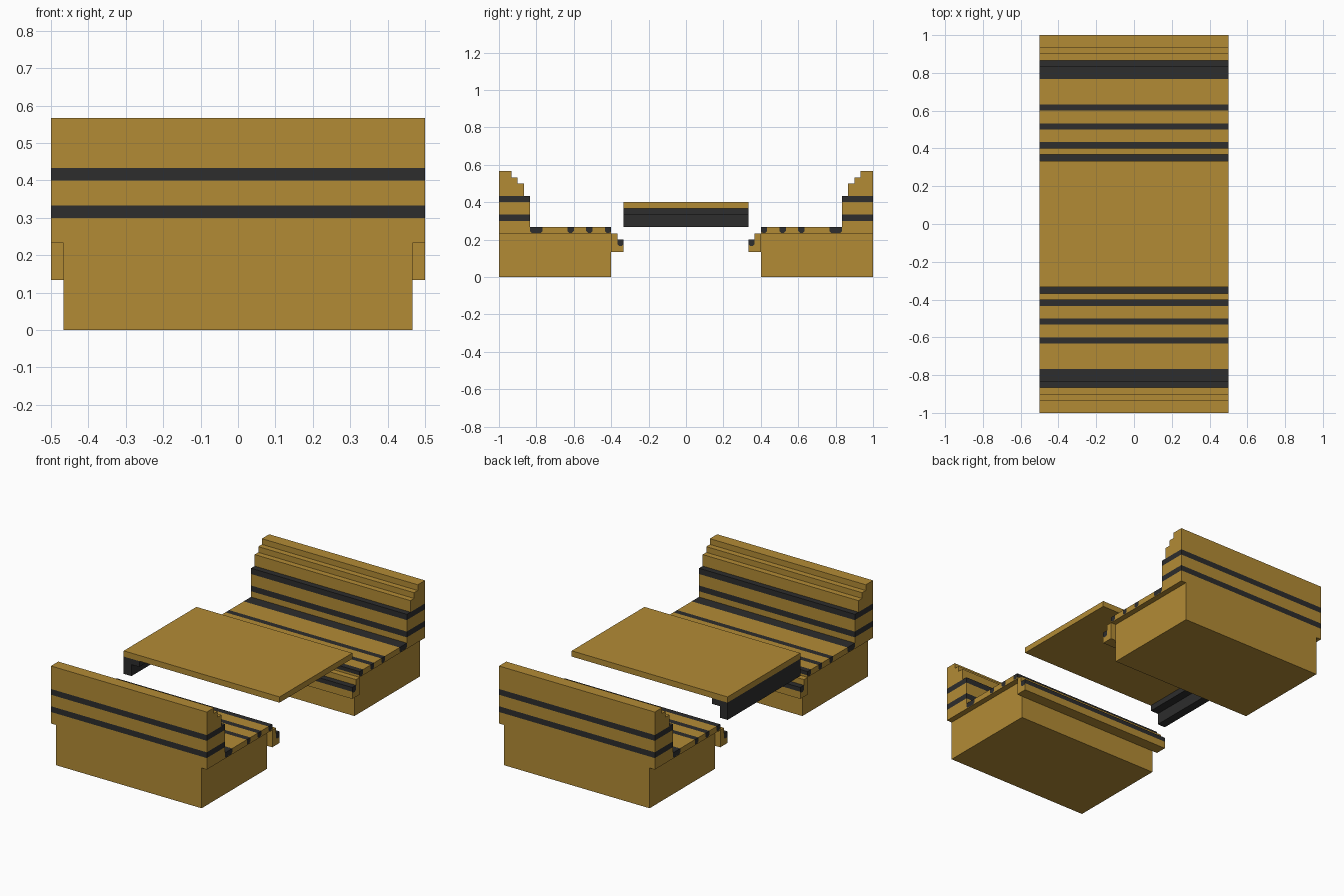
import bpy, bmesh

U = 1 / 30      # grid unit: every part sits on this grid
C = 0.25        # chamfer of the inlaid strips, in grid units

cube = bpy.data.objects.get("Cube")
if cube:
    bpy.data.objects.remove(cube, do_unlink=True)


def material(name, colour):
    m = bpy.data.materials.new(name)
    m.diffuse_color = colour
    m.use_nodes = True
    m.node_tree.nodes["Principled BSDF"].inputs["Base Color"].default_value = colour
    return m


TAN = material("ochre", (0.45, 0.26, 0.036, 1))
DARK = material("charcoal", (0.026, 0.026, 0.026, 1))


def add_object(name, bm, mat):
    bmesh.ops.recalc_face_normals(bm, faces=bm.faces)
    mesh = bpy.data.meshes.new(name)
    bm.to_mesh(mesh)
    bm.free()
    mesh.materials.append(mat)
    obj = bpy.data.objects.new(name, mesh)
    bpy.context.collection.objects.link(obj)
    return obj


def extrude_x(name, profile, mat, half=15, side=1):
    """Extrude a (y, z) profile across the width; side=-1 mirrors it to the back."""
    bm = bmesh.new()
    verts = [bm.verts.new((-half * U, y * side * U, z * U)) for y, z in profile]
    face = bm.faces.new(verts)
    new = bmesh.ops.extrude_face_region(bm, geom=[face])["geom"]
    moved = [v for v in new if isinstance(v, bmesh.types.BMVert)]
    bmesh.ops.translate(bm, verts=moved, vec=(2 * half * U, 0, 0))
    return add_object(name, bm, mat)


def rect(y0, y1, z0, z1):
    return [(y0, z0), (y1, z0), (y1, z1), (y0, z1)]


def strip(y0, y1, z0, z1):
    """Strip section with chamfered lower corners, listed from top left round to top right."""
    return [(y0, z1), (y0, z0 + C), (y0 + C, z0), (y1 - C, z0), (y1, z0 + C), (y1, z1)]


SEAT_STRIPS = [(-25, -23), (-19, -18), (-16, -15), (-13, -12)]
SEAT_FLOOR = 7.1

for label, side in (("front", 1), ("back", -1)):
    # Base block, slightly narrower than the seat
    extrude_x(label + "_bench_base", rect(-30, -12, 0, 7), TAN, 14, side)

    # Seat plate with grooves, and the dark strips laid in them
    seat = [(-12, 7), (-30, 7), (-30, 8)]
    for i, (y0, y1) in enumerate(SEAT_STRIPS):
        section = strip(y0, y1, SEAT_FLOOR, 8)
        extrude_x(f"{label}_seat_strip_{i + 1}", section, DARK, 15, side)
        seat += section
    seat.pop()      # the last groove is open at the seat edge
    extrude_x(label + "_seat", seat, TAN, 15, side)

    # Stepped ledge below the seat edge with its dark nosing
    nosing = strip(-11, -10, 5, 6)
    ledge = [(-12, 7), (-12, 4), (-10, 4)] + nosing[4:0:-1] + [(-11, 7)]
    extrude_x(label + "_ledge", ledge, TAN, 15, side)
    extrude_x(label + "_ledge_nosing", nosing, DARK, 15, side)

    # Backrest in layers, with two dark bands and a stepped top
    for part, z0, z1, mat in (("lower", 8, 9, TAN), ("lower_band", 9, 10, DARK),
                              ("middle", 10, 12, TAN), ("upper_band", 12, 13, DARK)):
        extrude_x(f"{label}_backrest_{part}", rect(-30, -25, z0, z1), mat, 15, side)
    crown = [(-30, 13), (-26, 13), (-26, 15), (-27, 15),
             (-27, 16), (-28, 16), (-28, 17), (-30, 17)]
    extrude_x(label + "_backrest_crown", crown, TAN, 15, side)

# Table top
extrude_x("table_top", rect(-10, 10, 11, 12), TAN)


# Wall bracket under one end of the table
def box(name, x0, x1, y0, y1, z0, z1, mat):
    bm = bmesh.new()
    bmesh.ops.create_cube(bm, size=1)
    for v in bm.verts:
        v.co = ((x1 if v.co.x > 0 else x0) * U,
                (y1 if v.co.y > 0 else y0) * U,
                (z1 if v.co.z > 0 else z0) * U)
    return add_object(name, bm, mat)


box("table_bracket_lip", -15, -12, -10, 10, 10, 11, DARK)
box("table_bracket_plate", -15, -13.5, -10, 10, 8, 10, DARK)
